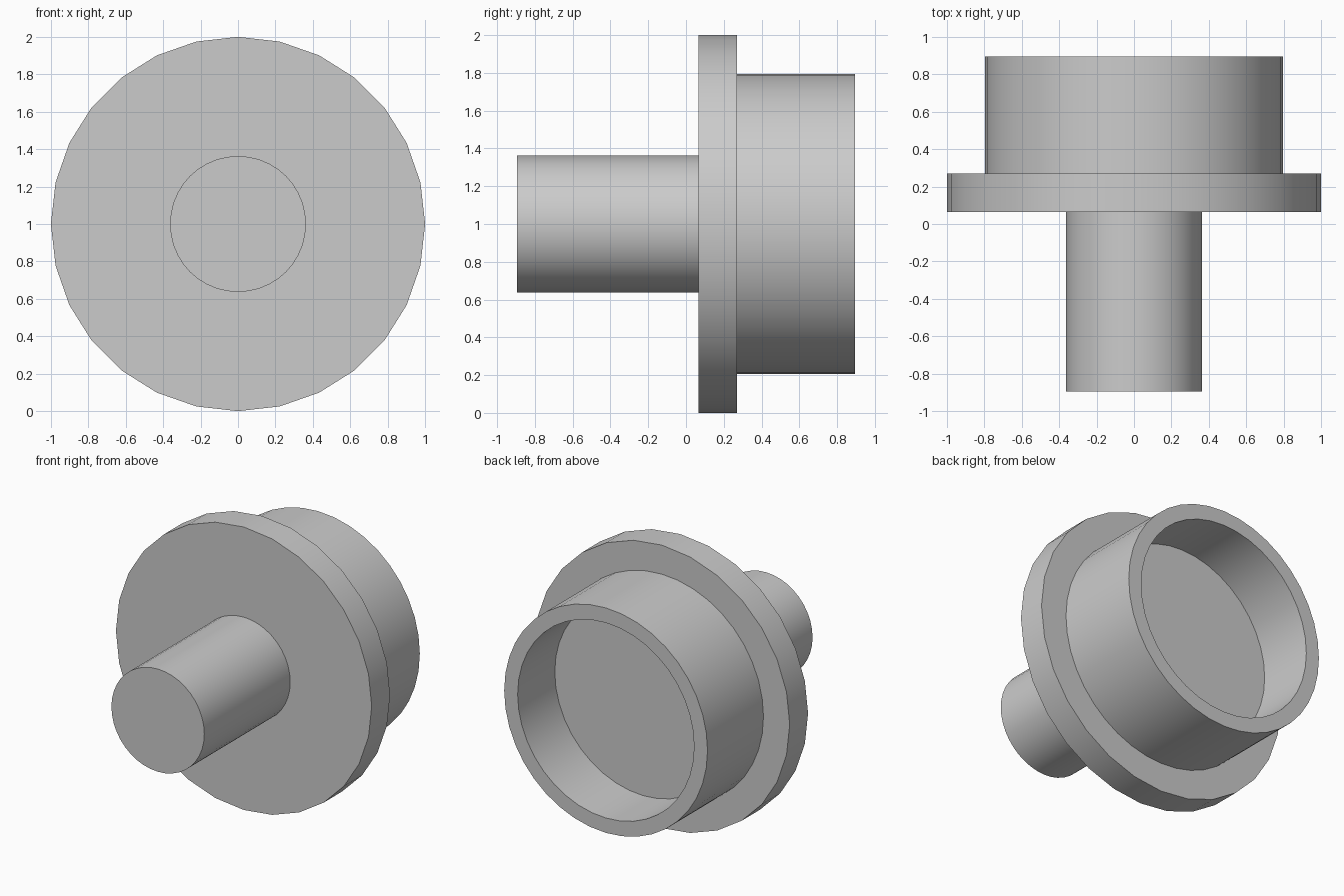
import bpy
import bmesh
from math import sin, cos, pi, radians

default = bpy.data.objects.get("Cube")
if default:
    bpy.data.objects.remove(default, do_unlink=True)

grey = bpy.data.materials.new("plain grey")
grey.use_nodes = True
colour = (0.6, 0.6, 0.6, 1)
grey.diffuse_color = colour
grey.node_tree.nodes["Principled BSDF"].inputs["Base Color"].default_value = colour

AXIS_Z = 1.0


def turned_part(name, profile, sides, cap_start=False, cap_end=False):
    """Revolve (radius, y) points about the horizontal y axis."""
    bm = bmesh.new()
    rings = []
    for radius, y in profile:
        rings.append([bm.verts.new((radius * sin(2 * pi * i / sides), y,
                                    AXIS_Z + radius * cos(2 * pi * i / sides)))
                      for i in range(sides)])
    for a, b in zip(rings, rings[1:]):
        for i in range(sides):
            j = (i + 1) % sides
            bm.faces.new((a[i], a[j], b[j], b[i]))
    if cap_start:
        bm.faces.new(rings[0])
    if cap_end:
        bm.faces.new(rings[-1][::-1])
    bmesh.ops.recalc_face_normals(bm, faces=bm.faces)
    # Open parts: make the first outer wall face away from the axis
    wall = next(f for f in bm.faces if abs(f.normal.y) < 0.5)
    c = wall.calc_center_median()
    if wall.normal.x * c.x + wall.normal.z * (c.z - AXIS_Z) < 0:
        bmesh.ops.reverse_faces(bm, faces=bm.faces)
    mesh = bpy.data.meshes.new(name)
    bm.to_mesh(mesh)
    bm.free()
    mesh.materials.append(grey)
    obj = bpy.data.objects.new(name, mesh)
    bpy.context.collection.objects.link(obj)
    bpy.ops.object.select_all(action="DESELECT")
    obj.select_set(True)
    bpy.context.view_layer.objects.active = obj
    bpy.ops.object.shade_smooth_by_angle(angle=radians(30))
    return obj


FRONT, FLANGE_FRONT, FLANGE_BACK, BACK = -0.895, 0.065, 0.27, 0.895
SHAFT_R, CUP_R, CUP_INNER_R, CUP_FLOOR = 0.363, 0.795, 0.69, 0.48

# Solid shaft, open where it meets the flange
turned_part("shaft", [(SHAFT_R, FRONT), (SHAFT_R, FLANGE_FRONT)], 40, cap_start=True)

# Wide flange disc
turned_part("flange", [(1, FLANGE_FRONT), (1, FLANGE_BACK)], 28, True, True)

# Hollow cup with a recessed floor
turned_part("cup", [(CUP_R, FLANGE_BACK), (CUP_R, BACK),
                    (CUP_INNER_R, BACK), (CUP_INNER_R, CUP_FLOOR)], 40, cap_end=True)
